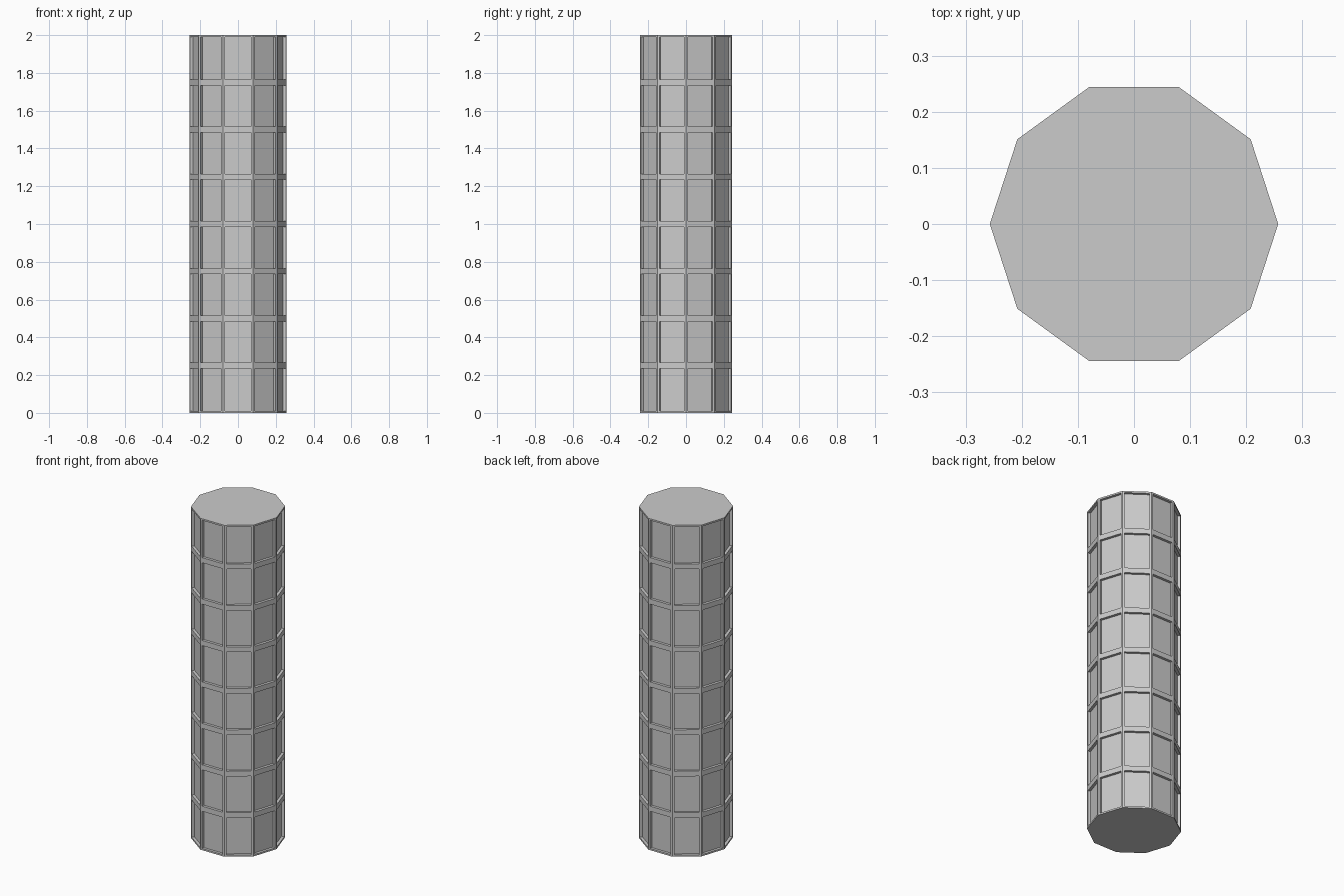
import bpy, bmesh, math
from mathutils import Vector

if "Cube" in bpy.data.objects:
    bpy.data.objects.remove(bpy.data.objects["Cube"])

SIDES, ROWS, RADIUS, HEIGHT = 10, 8, 0.257, 2.0
SIDE_MARGIN, BAND_MARGIN, END_MARGIN, DEPTH = 0.0115, 0.0155, 0.01, 0.016

bm = bmesh.new()


def corner(i, z):
    a = 2 * math.pi * i / SIDES
    return Vector((RADIUS * math.cos(a), RADIUS * math.sin(a), z))


def face(points):
    return bm.faces.new([bm.verts.new(p) for p in points])


# Panelled sides: each cell has a flat frame, straight walls and a sunken panel
for i in range(SIDES):
    a = 2 * math.pi * (i + 0.5) / SIDES
    normal = Vector((math.cos(a), math.sin(a), 0))
    along = Vector((-math.sin(a), math.cos(a), 0))
    for r in range(ROWS):
        z0, z1 = HEIGHT * r / ROWS, HEIGHT * (r + 1) / ROWS
        low = END_MARGIN if r == 0 else BAND_MARGIN
        high = END_MARGIN if r == ROWS - 1 else BAND_MARGIN
        outer = [corner(i, z0), corner(i + 1, z0), corner(i + 1, z1), corner(i, z1)]
        rim = [p + along * SIDE_MARGIN * s + Vector((0, 0, dz))
               for p, s, dz in zip(outer, (1, -1, -1, 1), (low, low, -high, -high))]
        floor = [p - normal * DEPTH for p in rim]
        for k in range(4):
            n = (k + 1) % 4
            face([outer[k], outer[n], rim[n], rim[k]])
            face([rim[k], rim[n], floor[n], floor[k]])
        face(floor)

# End caps
face([corner(i, HEIGHT) for i in range(SIDES)])
face([corner(i, 0) for i in reversed(range(SIDES))])

bmesh.ops.remove_doubles(bm, verts=bm.verts[:], dist=1e-5)
bmesh.ops.recalc_face_normals(bm, faces=bm.faces[:])

mesh = bpy.data.meshes.new("panelled_column")
bm.to_mesh(mesh)
bm.free()
bpy.context.collection.objects.link(bpy.data.objects.new("panelled_column", mesh))
